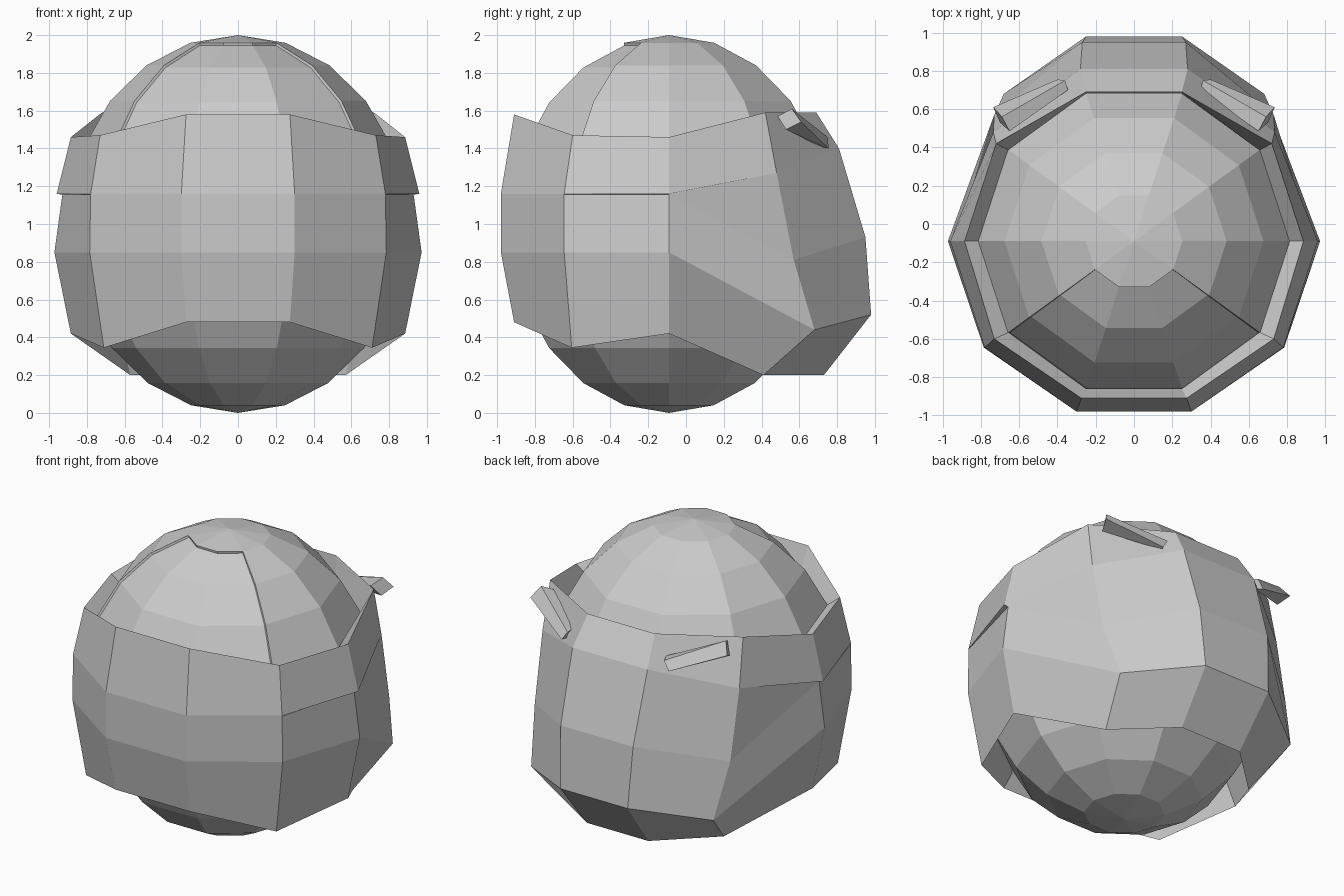
import bpy, bmesh
from math import radians, cos, sin, atan2, degrees
from mathutils import Matrix, Vector

if "Cube" in bpy.data.objects:
    bpy.data.objects.remove(bpy.data.objects["Cube"])

CY = -0.09  # axis of the round head


def finish(bm, name):
    bmesh.ops.recalc_face_normals(bm, faces=bm.faces)
    me = bpy.data.meshes.new(name)
    bm.to_mesh(me)
    bm.free()
    ob = bpy.data.objects.new(name, me)
    bpy.context.collection.objects.link(ob)
    return ob


def ball(rxy, rz):
    bm = bmesh.new()
    bmesh.ops.create_uvsphere(bm, u_segments=10, v_segments=11, radius=1)
    bmesh.ops.rotate(bm, verts=bm.verts, matrix=Matrix.Rotation(radians(90), 3, 'Z'))
    bmesh.ops.scale(bm, verts=bm.verts, vec=(rxy, rxy, rz))
    bmesh.ops.translate(bm, verts=bm.verts, vec=(0, CY, 0.993))
    return bm


# Inner head ball
finish(ball(0.882, 0.993), "inner_ball")

# Thin cap over the upper half, with the three front segments cut away
bm = ball(0.895, 1.007)
cut = []
for f in bm.faces:
    c = f.calc_center_median()
    front = abs(degrees(atan2(c.x, -(c.y - CY)))) < 54
    if c.z < 1.1 or (front and len(f.verts) == 4):
        cut.append(f)
bmesh.ops.delete(bm, geom=cut, context='FACES')
cap = finish(bm, "upper_cap")
mod = cap.modifiers.new("thickness", 'SOLIDIFY')
mod.thickness = 0.02
mod.offset = -1

# Faceted band wrapped round the head: outer columns from front to back
columns = [
    (-72, [(.275, -.91, 1.58), (.30, -.98, 1.16), (.30, -.98, 1.155), (.30, -.98, .85), (.275, -.91, .48)]),
    (-36, [(.73, -.60, 1.47), (.78, -.645, 1.16), (.78, -.645, 1.155), (.785, -.645, .85), (.71, -.605, .345)]),
    (0, [(.885, CY, 1.46), (.96, CY, 1.16), (.93, CY, 1.155), (.972, CY, .85), (.885, CY, .42)]),
    (36, [(.72, .42, 1.59), (.735, .48, 1.27), (.73, .57, .81), (.68, .68, .44), (.57, .41, .20)]),
    (72, [(.25, .69, 1.59), (.28, .81, 1.40), (.27, .95, .93), (.25, .98, .52), (.23, .73, .20)]),
]
loops = []
for ang, pts in columns:
    x, y = .81 * cos(radians(ang)), CY + .81 * sin(radians(ang))
    loops.append(pts + [(x, y, .575), (x, y, 1.41)])
loops += [[(-x, y, z) for x, y, z in lp] for lp in reversed(loops)]
bm = bmesh.new()
rings = [[bm.verts.new(p) for p in lp] for lp in loops]
for i, a in enumerate(rings):
    b = rings[(i + 1) % len(rings)]
    for j in range(len(a)):
        k = (j + 1) % len(a)
        bm.faces.new((a[j], b[j], b[k], a[k]))
finish(bm, "wrap_band")

# Small tapered bars on the back corners
outer = [(.65, .485, 1.57), (.70, .53, 1.50), (.735, .61, 1.54), (.69, .56, 1.61)]
inner = [(.345, .70, 1.47), (.37, .71, 1.41), (.40, .755, 1.40), (.36, .75, 1.46)]
for side, s in (("left", -1), ("right", 1)):
    bm = bmesh.new()
    a, b = ([bm.verts.new((s * x, y, z)) for x, y, z in q] for q in (outer, inner))
    bm.faces.new(a)
    bm.faces.new(b)
    for j in range(4):
        k = (j + 1) % 4
        bm.faces.new((a[j], b[j], b[k], a[k]))
    finish(bm, "back_bar_" + side)
